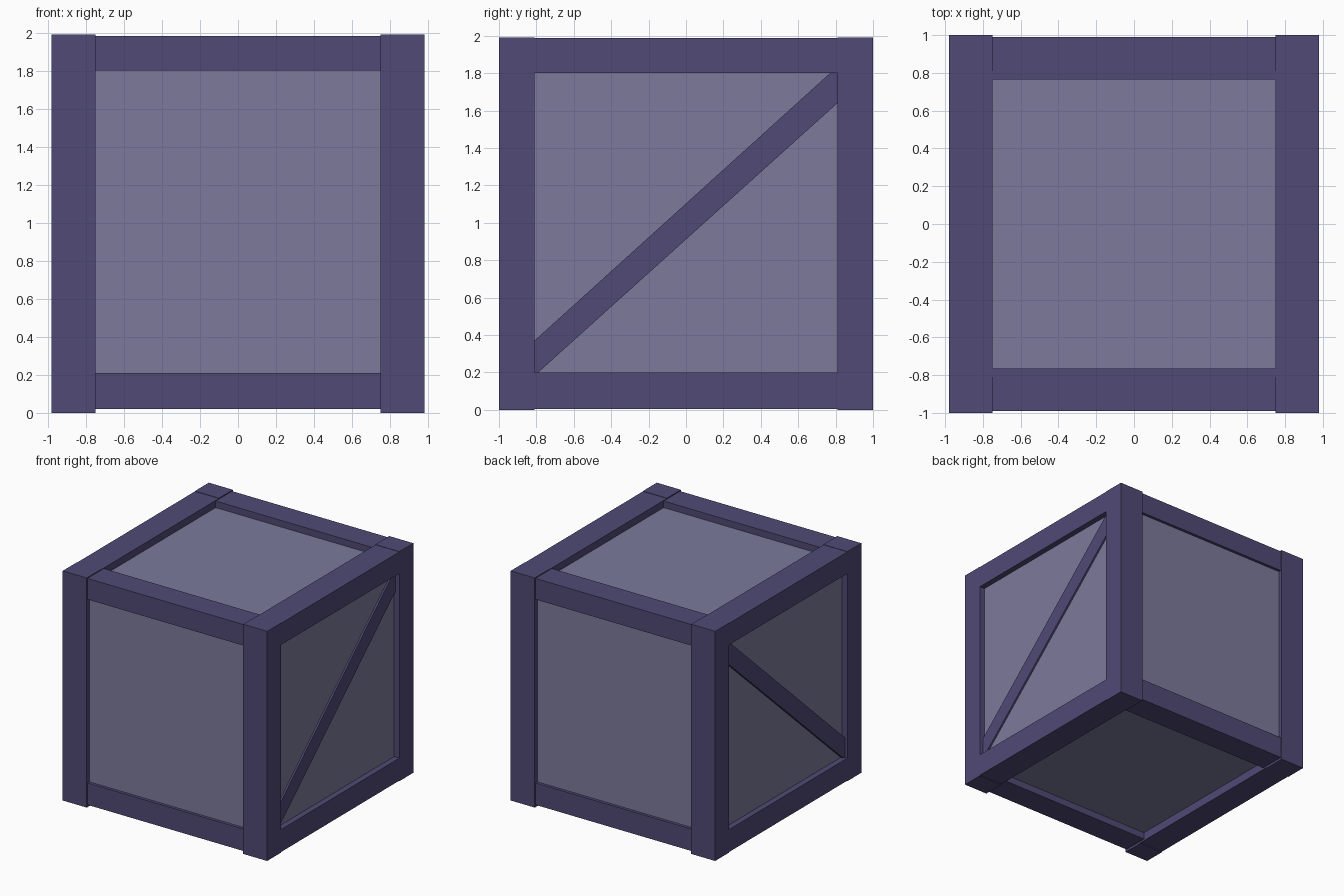
import bpy

if "Cube" in bpy.data.objects:
    bpy.data.objects.remove(bpy.data.objects["Cube"])


def material(name, rgb):
    m = bpy.data.materials.new(name)
    m.diffuse_color = (*rgb, 1)
    m.use_nodes = True
    m.node_tree.nodes["Principled BSDF"].inputs["Base Color"].default_value = m.diffuse_color
    return m


FRAME = material("frame_paint", (0.08, 0.068, 0.18))
PANEL = material("panel_paint", (0.2, 0.195, 0.33))


def mesh(name, verts, faces, mat):
    me = bpy.data.meshes.new(name)
    me.from_pydata(verts, [], faces)
    me.materials.append(mat)
    ob = bpy.data.objects.new(name, me)
    bpy.context.collection.objects.link(ob)
    return ob


def prism_x(name, profile, x0, x1, mat):
    """Extrude a (y, z) outline between two x positions."""
    if x0 > x1:
        x0, x1 = x1, x0
    n = len(profile)
    verts = [(x, y, z) for x in (x0, x1) for y, z in profile]
    faces = [tuple(reversed(range(n))), tuple(range(n, 2 * n))]
    faces += [(i, (i + 1) % n, n + (i + 1) % n, n + i) for i in range(n)]
    return mesh(name, verts, faces, mat)


def box(name, x, y, z, mat):
    y0, y1 = sorted(y)
    z0, z1 = z
    return prism_x(name, [(y0, z0), (y1, z0), (y1, z1), (y0, z1)], x[0], x[1], mat)


# recessed panels on all six sides
box("panel_core", (-0.93, 0.93), (-0.965, 0.965), (0.08, 1.925), PANEL)

for side, s in (("left", -1), ("right", 1)):
    # corner posts
    for end, e in (("front", -1), ("back", 1)):
        box(f"{side}_{end}_post", (s * 0.75, s * 0.98), (e * 0.81, e * 1.0), (0, 1.99), FRAME)
    # side rails
    for level, z in (("bottom", (0.005, 0.2)), ("top", (1.8, 1.987))):
        box(f"{side}_{level}_rail", (s * 0.75, s * 0.98), (-0.81, 0.81), z, FRAME)
        # the rails are flush with the inner ledge of the top and bottom openings
    # diagonal brace, clipped to the side opening
    brace = [(-0.81, 0.2), (-0.79, 0.2), (0.81, 1.64), (0.81, 1.8), (0.77, 1.8), (-0.81, 0.37)]
    prism_x(f"{side}_brace", brace, s * 0.9, s * (0.945 if s > 0 else 0.957), FRAME)

# front and back rails
for end, e in (("front", -1), ("back", 1)):
    for level, z in (("bottom", (0.02, 0.21)), ("top", (1.8, 1.982))):
        box(f"{end}_{level}_rail", (-0.75, 0.75), (e * 0.765, e * 0.99), z, FRAME)
